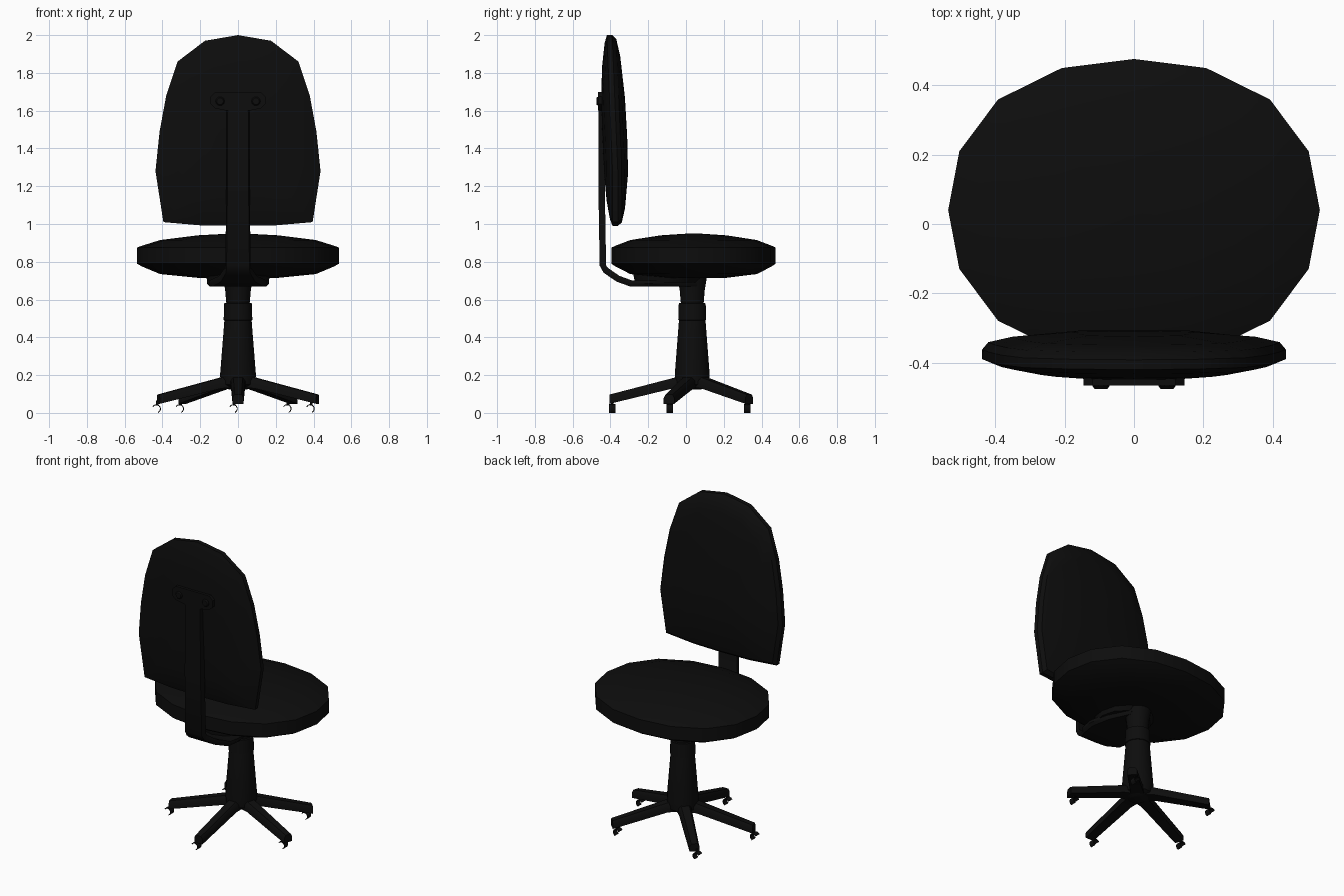
import bpy, bmesh, math
from mathutils import Vector

if "Cube" in bpy.data.objects:
    bpy.data.objects.remove(bpy.data.objects["Cube"])

black = bpy.data.materials.new("matte black")
black.diffuse_color = (0.004, 0.004, 0.004, 1)
black.use_nodes = True
black.node_tree.nodes["Principled BSDF"].inputs["Base Color"].default_value = black.diffuse_color


def loft(name, rings, closed=False):
    """Skin a list of equal-length rings; cap the ends unless closed."""
    bm = bmesh.new()
    vs = [[bm.verts.new(p) for p in r] for r in rings]
    n = len(vs[0])
    pairs = list(zip(vs, vs[1:])) + ([(vs[-1], vs[0])] if closed else [])
    for a, b in pairs:
        for i in range(n):
            j = (i + 1) % n
            bm.faces.new((a[i], a[j], b[j], b[i]))
    if not closed:
        for cap in (vs[0], vs[-1]):
            bmesh.ops.poke(bm, faces=[bm.faces.new(cap)])
    bmesh.ops.recalc_face_normals(bm, faces=bm.faces)
    me = bpy.data.meshes.new(name)
    bm.to_mesh(me)
    bm.free()
    me.materials.append(black)
    for p in me.polygons:
        p.use_smooth = True
    me.set_sharp_from_angle(angle=math.radians(35))
    ob = bpy.data.objects.new(name, me)
    bpy.context.collection.objects.link(ob)
    return ob


def ellipse(rx, ry, cx, cy, z, n):
    return [(cx + rx * math.cos(math.tau * i / n),
             cy + ry * math.sin(math.tau * i / n), z) for i in range(n)]


# Seat cushion: sixteen-sided pillow
seat_profile = [(0.4, .715), (.77, .735), (.95, .775), (1, .79), (1, .875),
                (.95, .885), (.77, .915), (.4, .94), (.05, .95)]
rings = []
for s, z in seat_profile:
    ring = []
    for i in range(16):
        a = math.tau * i / 16
        k = s * (1 + .035 * math.sin(2 * a) ** 2)   # slightly squared ellipse
        ring.append((.535 * k * math.cos(a), .04 + .435 * k * math.sin(a), z))
    rings.append(ring)
loft("seat", rings)

# Backrest: arched outline, bulging on both sides and leaning back at the top
half = [(.2, .993), (.395, 1.01), (.437, 1.28), (.415, 1.49), (.38, 1.68),
        (.32, 1.86), (.175, 1.97)]
outline = [(0, .99)] + half + [(0, 2.0)] + [(-x, z) for x, z in reversed(half)]
rings = []
for s, dy in [(.05, -.06), (.4, -.058), (.7, -.046), (.92, -.028), (1, -.014),
              (1, .014), (.96, .035), (.8, .052), (.4, .068), (.05, .071)]:
    ring = []
    for x, z in outline:
        zz = 1.45 + (z - 1.45) * s
        ring.append((x * s, -.375 - .03 * max(0, (zz - 1.28) / .72) + dy, zz))
    rings.append(ring)
loft("backrest", rings)

# Support bar: flat strip bent under the seat, widening at the bend
path = [(-.447, 1.66, .06), (-.447, 1.2, .062), (-.44, .78, .067),
        (-.425, .755, .07), (-.36, .71, .1), (-.29, .685, .15),
        (-.2, .685, .165), (-.08, .685, .14), (.06, .685, .07)]
rings = []
for i, (y, z, w) in enumerate(path):
    a, b = path[max(i - 1, 0)], path[min(i + 1, len(path) - 1)]
    d = Vector((b[0] - a[0], b[1] - a[1])).normalized()
    ny, nz = -d.y * .017, d.x * .017
    rings.append([(-w, y + ny, z + nz), (w, y + ny, z + nz),
                  (w, y, z), (w * .9, y - ny, z - nz),
                  (-w * .9, y - ny, z - nz), (-w, y, z)])
loft("support_bar", rings)

# Seat mount between the bar and cushion
loft("seat_mount", [ellipse(.16, .17, 0, -.1, .69, 12),
                    ellipse(.175, .2, 0, -.08, .74, 12)])

# Mounting plate with rounded corners on the back of the backrest
plate = [(.145, 1.635), (.145, 1.675), (.12, 1.7), (-.12, 1.7),
         (-.145, 1.675), (-.145, 1.635), (-.12, 1.612), (-.06, 1.6),
         (.06, 1.6), (.12, 1.612)]
loft("mounting_plate", [[(x, y, z) for x, z in plate] for y in (-.465, -.425)])

# Bolts
for sx in (-1, 1):
    loft("bolt", [[(sx * .095 + r * math.cos(math.tau * i / 10), y,
                    1.65 + r * math.sin(math.tau * i / 10)) for i in range(10)]
                  for r, y in ((.018, -.475), (.024, -.468), (.024, -.44))])

# Gas column with collar and tapered sleeve
CY = .033
loft("column", [ellipse(r, r, 0, CY, z, 14) for r, z in
                [(.05, .125), (.09, .15), (.095, .2), (.072, .49), (.076, .492),
                 (.073, .58), (.062, .582), (.068, .65), (.08, .72)]])

# Five star legs and their hooked casters
tips = [(0, -.405), (.422, -.09), (-.422, -.09), (.295, .335), (-.295, .335)]
for tx, ty in tips:
    hub, tip = Vector((0, CY)), Vector((tx, ty))
    d = (tip - hub).normalized()
    side = Vector((-d.y, d.x))
    rings = []
    for p, zb, zt, w in [(hub, .135, .215, .045), (hub + d * .1, .13, .185, .037),
                         (tip, .048, .097, .029)]:
        sec = [(-w, zb), (w, zb), (w, zb * .35 + zt * .65), (w * .65, zt),
               (-w * .65, zt), (-w, zb * .35 + zt * .65)]
        rings.append([(p.x + side.x * o, p.y + side.y * o, z) for o, z in sec])
    loft("leg", rings)

    cx, cy = tx * .965 - .025, ty - d.y * .015
    rings = []
    for i in range(9):
        a = math.radians(150 - i * 27)
        rings.append([(cx + r * math.cos(a), cy + o, .021 + r * math.sin(a))
                      for r, o in ((.024, -.018), (.024, .018),
                                   (.019, .018), (.019, -.018))])
    low = min(p[2] for r in rings for p in r)
    loft("caster", [[(x, y, z - low) for x, y, z in r] for r in rings])
    # Caster stem up into the leg
    loft("caster_stem", [ellipse(.007, .007, cx + .005, cy, z, 6) for z in (.038, .065)])
